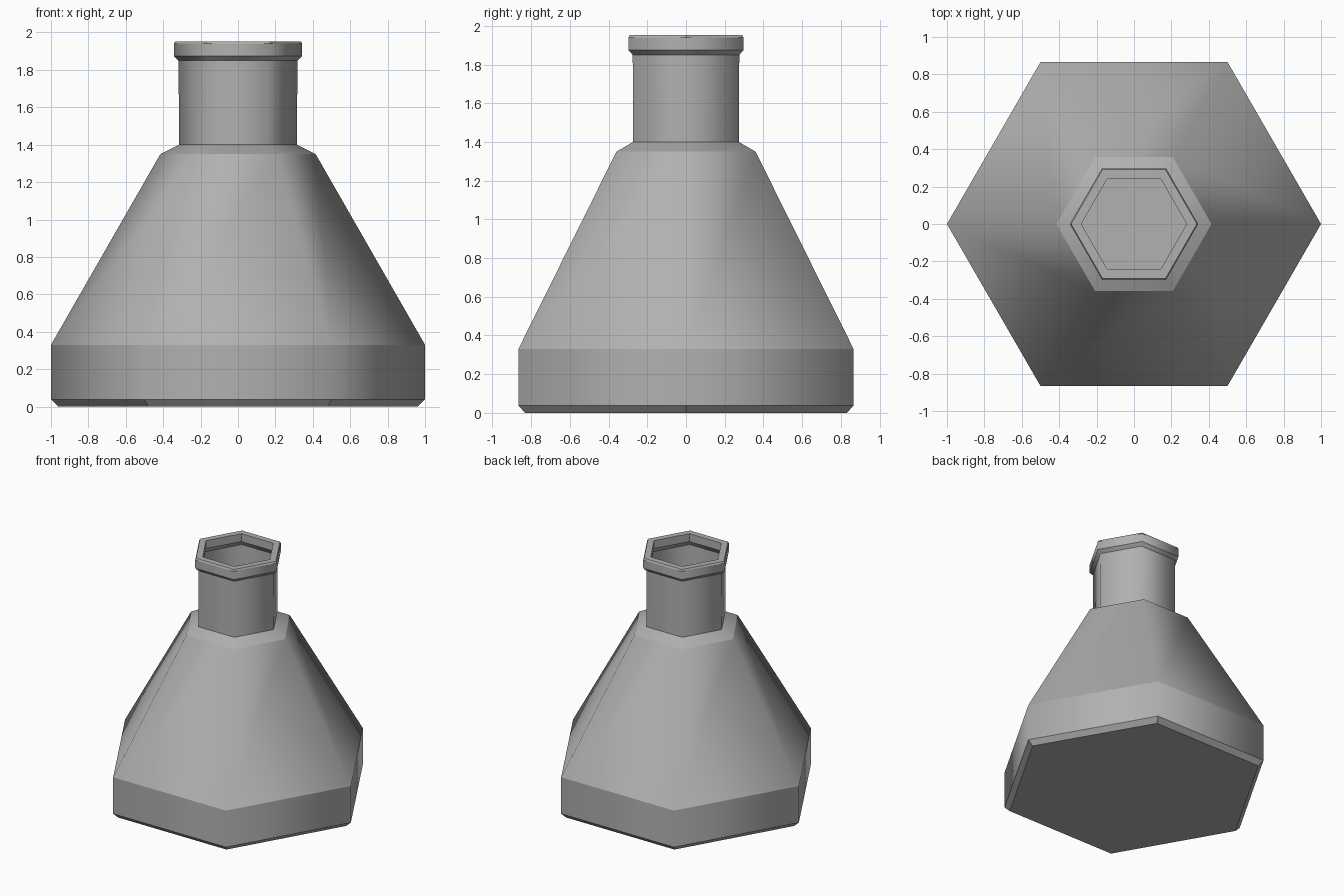
import bpy, bmesh
from math import cos, sin, pi

if "Cube" in bpy.data.objects:
    bpy.data.objects.remove(bpy.data.objects["Cube"])

SIDES = 6

# Outer profile (radius, height, is the band above smooth?)
outer = [
    (0.96, 0.00, False),   # base chamfer
    (1.00, 0.038, True),   # base wall
    (1.00, 0.33, True),    # cone
    (0.415, 1.35, True),   # shoulder
    (0.315, 1.40, True),   # neck
    (0.318, 1.85, True),   # lip underside
    (0.343, 1.875, True),  # lip band
    (0.343, 1.94, False),  # lip bevel
    (0.336, 1.953, False), # lip top
]
# Inner profile, going down inside the flask
inner = [
    (0.282, 1.953, False),
    (0.282, 1.89, True),
    (0.306, 1.855, True),
    (0.303, 1.39, True),
    (0.392, 1.335, True),
    (0.98, 0.322, True),
    (0.98, 0.042, False),
]


def lathe(name, profile):
    bm = bmesh.new()
    rings = [[bm.verts.new((r * cos(2 * pi * i / SIDES), r * sin(2 * pi * i / SIDES), z))
              for i in range(SIDES)] for r, z, _ in profile]
    for k in range(len(rings) - 1):
        a, b = rings[k], rings[k + 1]
        for i in range(SIDES):
            j = (i + 1) % SIDES
            f = bm.faces.new((a[i], a[j], b[j], b[i]))
            f.smooth = profile[k][2]
    # outside bottom and inside floor
    bm.faces.new(rings[0][::-1])
    bm.faces.new(rings[-1])
    # keep every ring edge crisp
    for e in bm.edges:
        if abs(e.verts[0].co.z - e.verts[1].co.z) < 1e-5:
            e.smooth = False
    bmesh.ops.recalc_face_normals(bm, faces=bm.faces)
    mesh = bpy.data.meshes.new(name)
    bm.to_mesh(mesh)
    bm.free()
    obj = bpy.data.objects.new(name, mesh)
    bpy.context.collection.objects.link(obj)
    return obj


flask = lathe("conical_flask", outer + inner)

# Darker grey surface
grey = bpy.data.materials.new("dark_grey")
grey.diffuse_color = (0.44, 0.44, 0.44, 1.0)
grey.use_nodes = True
grey.node_tree.nodes["Principled BSDF"].inputs["Base Color"].default_value = grey.diffuse_color
flask.data.materials.append(grey)
